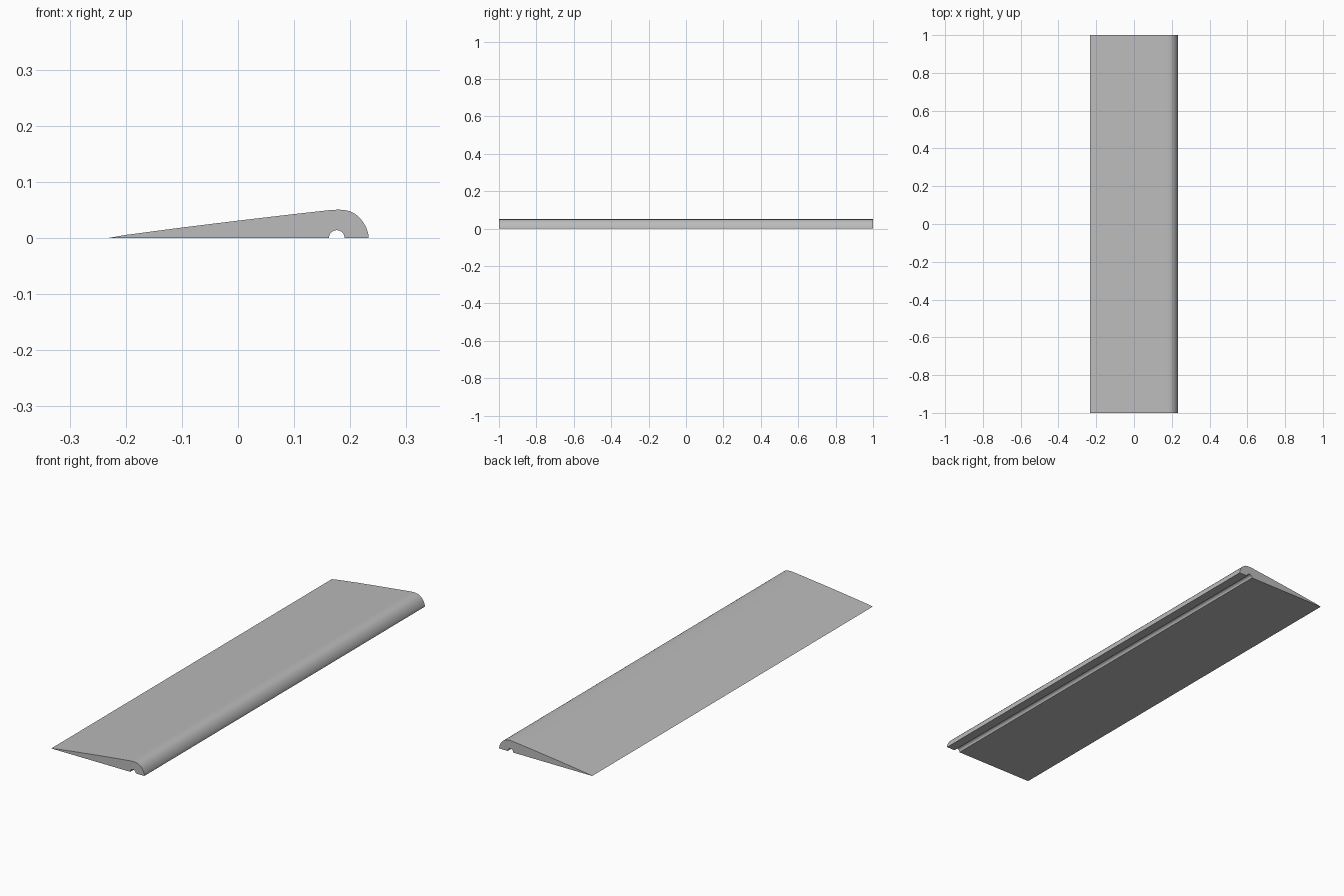
import bpy
import bmesh
import math

cube = bpy.data.objects.get("Cube")
if cube:
    bpy.data.objects.remove(cube, do_unlink=True)

HALF_LENGTH = 1.0
GROOVE_X, GROOVE_R, GROOVE_STEPS = 0.176, 0.014, 12


def make_material(name, colour):
    mat = bpy.data.materials.new(name)
    mat.use_nodes = True
    mat.diffuse_color = colour
    mat.node_tree.nodes["Principled BSDF"].inputs["Base Color"].default_value = colour
    return mat


# Upper skin: thin trailing edge, gentle rise, rounded nose
profile = [(-0.232, 0), (-0.2, 0.0055), (-0.1, 0.0187), (0, 0.031), (0.1, 0.0427),
           (0.16, 0.0494), (0.176, 0.0505), (0.188, 0.0503), (0.199, 0.048),
           (0.208, 0.0435), (0.215, 0.038), (0.222, 0.030), (0.228, 0.020),
           (0.2315, 0.010), (0.233, 0.003), (0.2325, 0)]

# Half-round groove along the flat underside
for i in range(GROOVE_STEPS + 1):
    a = math.pi * i / GROOVE_STEPS
    profile.append((GROOVE_X + GROOVE_R * math.cos(a), GROOVE_R * math.sin(a)))

# Extrude the section along the span
bm = bmesh.new()
section = bm.faces.new([bm.verts.new((x, -HALF_LENGTH, z)) for x, z in profile])
extruded = bmesh.ops.extrude_face_region(bm, geom=[section], use_keep_orig=True)
moved = [v for v in extruded["geom"] if isinstance(v, bmesh.types.BMVert)]
bmesh.ops.translate(bm, verts=moved, vec=(0, 2 * HALF_LENGTH, 0))
bmesh.ops.recalc_face_normals(bm, faces=bm.faces)

mesh = bpy.data.meshes.new("wing_panel")
bm.to_mesh(mesh)
bm.free()
mesh.materials.append(make_material("light_grey", (0.5, 0.5, 0.5, 1)))

panel = bpy.data.objects.new("wing_panel", mesh)
bpy.context.collection.objects.link(panel)
bpy.context.view_layer.objects.active = panel
panel.select_set(True)
bpy.ops.object.shade_smooth_by_angle(angle=math.radians(35))
